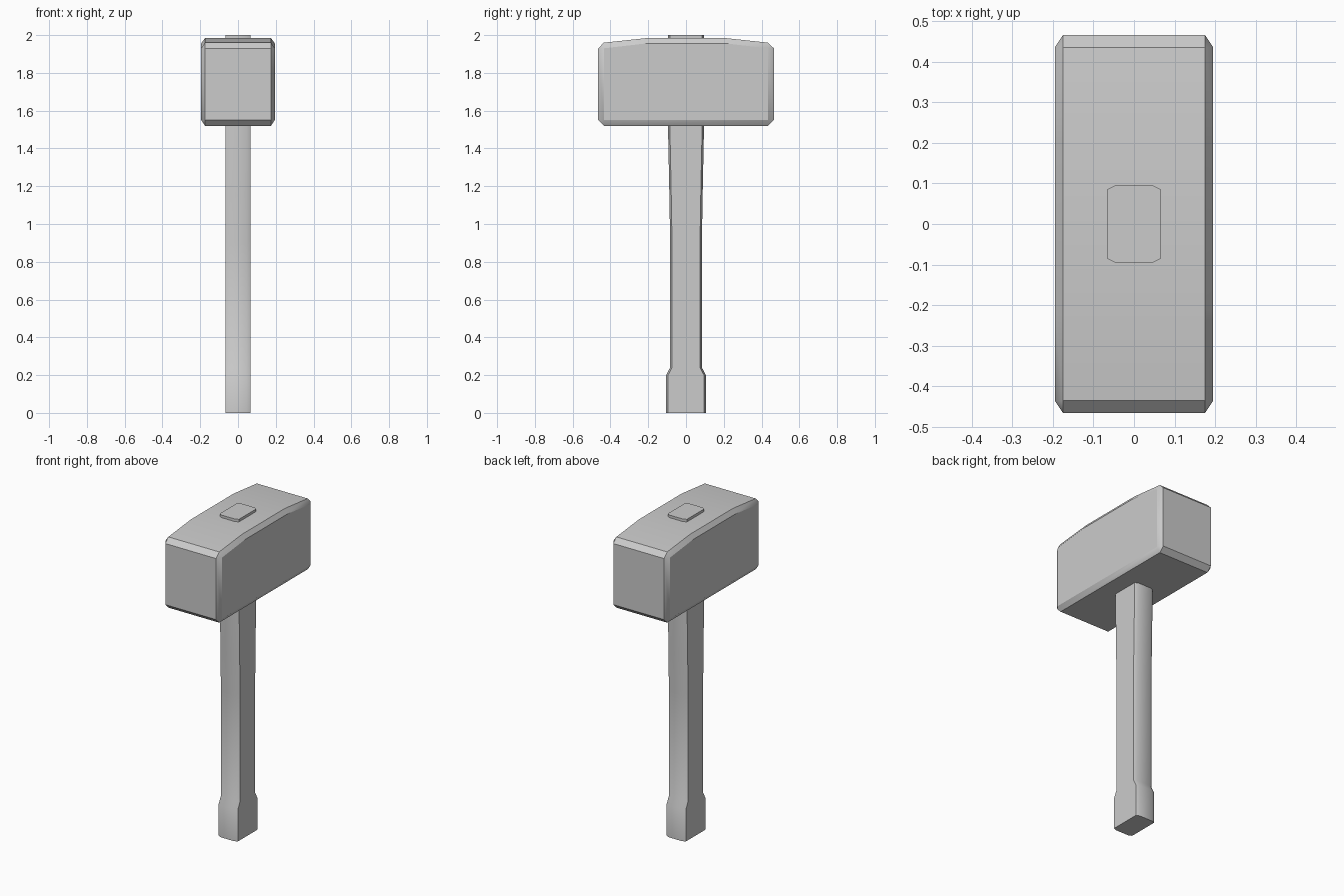
import bpy
import bmesh
import math

cube = bpy.data.objects.get("Cube")
if cube:
    bpy.data.objects.remove(cube, do_unlink=True)

grey = bpy.data.materials.new("plain grey")
grey.use_nodes = True
colour = (0.6, 0.6, 0.6, 1)
grey.diffuse_color = colour
grey.node_tree.nodes["Principled BSDF"].inputs["Base Color"].default_value = colour


def loft(name, rings):
    """Skin a stack of matching rings, cap both ends and merge shared corners."""
    bm = bmesh.new()
    loops = [[bm.verts.new(p) for p in ring] for ring in rings]
    n = len(loops[0])
    for a, b in zip(loops, loops[1:]):
        for i in range(n):
            j = (i + 1) % n
            bm.faces.new((a[i], a[j], b[j], b[i]))
    bm.faces.new(loops[0])
    bm.faces.new(loops[-1])
    bmesh.ops.remove_doubles(bm, verts=bm.verts, dist=0.0005)
    bmesh.ops.recalc_face_normals(bm, faces=bm.faces)
    mesh = bpy.data.meshes.new(name)
    bm.to_mesh(mesh)
    bm.free()
    mesh.materials.append(grey)
    obj = bpy.data.objects.new(name, mesh)
    bpy.context.collection.objects.link(obj)
    bpy.ops.object.select_all(action="DESELECT")
    obj.select_set(True)
    bpy.context.view_layer.objects.active = obj
    bpy.ops.object.shade_smooth_by_angle(angle=math.radians(30))
    return obj


def mirrored(half):
    """Complete a half outline by reflecting it across y = 0."""
    return half + [(-y, z) for y, z in reversed(half)]


# Hammer head: crowned block, chamfered along every edge
END, BEVEL_Y = 0.465, 0.435
outer = mirrored([(BEVEL_Y, 1.52), (END, 1.55), (END, 1.93), (BEVEL_Y, 1.96), (0.21, 1.984)])
inner = mirrored([(BEVEL_Y, 1.55), (BEVEL_Y, 1.55), (BEVEL_Y, 1.93), (BEVEL_Y, 1.93), (0.21, 1.956)])
slices = [(-0.195, inner), (-0.175, outer), (0.175, outer), (0.195, inner)]
loft("hammer_head", [[(x, y, z) for y, z in outline] for x, outline in slices])

# Handle: rectangular shaft with clipped corners, flared grip and widening top
HALF_X, CLIP_X, CLIP_Y = 0.066, 0.02, 0.01


def shaft_ring(half_y, z):
    corner = [(HALF_X, half_y - CLIP_Y), (HALF_X - CLIP_X, half_y)]
    right = corner + [(-x, y) for x, y in reversed(corner)]
    return [(x, y, z) for x, y in right + [(-x, -y) for x, y in right]]


sections = [(0.105, 0), (0.105, 0.2), (0.084, 0.24), (0.084, 0.9), (0.088, 1.15), (0.095, 1.5), (0.095, 2)]
loft("handle", [shaft_ring(y, z) for y, z in sections])
